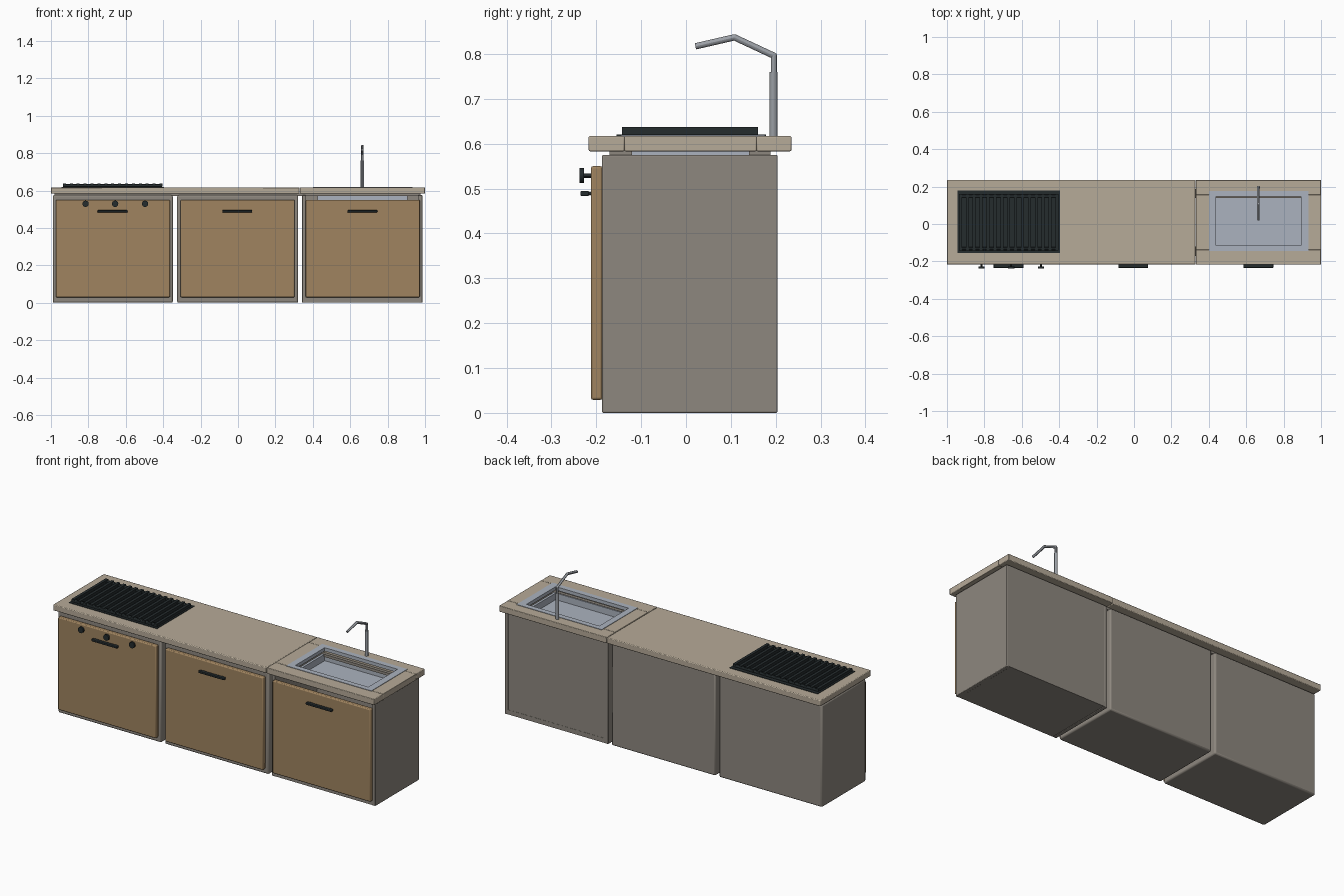
import bpy
import bmesh
from mathutils import Matrix, Vector

cube = bpy.data.objects.get("Cube")
if cube:
    bpy.data.objects.remove(cube, do_unlink=True)


def material(name, r, g, b):
    m = bpy.data.materials.new(name)
    m.use_nodes = True
    m.diffuse_color = (r, g, b, 1)
    m.node_tree.nodes["Principled BSDF"].inputs["Base Color"].default_value = (r, g, b, 1)
    return m


GREY = material("cabinet grey", 0.27, 0.245, 0.212)
WOOD = material("door wood", 0.35, 0.23, 0.115)
STONE = material("worktop beige", 0.47, 0.405, 0.315)
STEEL = material("sink steel", 0.41, 0.45, 0.52)
CHROME = material("tap metal", 0.33, 0.35, 0.38)
DARK = material("dark iron", 0.018, 0.025, 0.027)


def finish(name, bm, mat, bevel=0):
    mesh = bpy.data.meshes.new(name)
    bm.to_mesh(mesh)
    bm.free()
    obj = bpy.data.objects.new(name, mesh)
    bpy.context.collection.objects.link(obj)
    mesh.materials.append(mat)
    if bevel:
        mod = obj.modifiers.new("rounded edges", "BEVEL")
        mod.width = bevel
        mod.segments = 2
    bpy.ops.object.select_all(action="DESELECT")
    obj.select_set(True)
    bpy.context.view_layer.objects.active = obj
    bpy.ops.object.shade_smooth_by_angle()
    return obj


def add_box(bm, x, y, z):
    size = Vector((x[1] - x[0], y[1] - y[0], z[1] - z[0]))
    centre = Vector((x[0] + x[1], y[0] + y[1], z[0] + z[1])) / 2
    bmesh.ops.create_cube(bm, size=1, matrix=Matrix.Translation(centre) @ Matrix.Diagonal((*size, 1)))


def add_rod(bm, start, end, radius, sides=12):
    a, b = Vector(start), Vector(end)
    turn = (b - a).to_track_quat("Z", "Y").to_matrix().to_4x4()
    bmesh.ops.create_cone(bm, cap_ends=True, segments=sides, radius1=radius, radius2=radius,
                          depth=(b - a).length, matrix=Matrix.Translation((a + b) / 2) @ turn)


def box(name, x, y, z, mat, bevel=0):
    bm = bmesh.new()
    add_box(bm, x, y, z)
    return finish(name, bm, mat, bevel)


def frame(name, outer_x, outer_y, inner_x, inner_y, z, mat):
    """Rectangular ring of four butted strips."""
    bm = bmesh.new()
    add_box(bm, outer_x, (outer_y[0], inner_y[0]), z)
    add_box(bm, outer_x, (inner_y[1], outer_y[1]), z)
    add_box(bm, (outer_x[0], inner_x[0]), inner_y, z)
    add_box(bm, (inner_x[1], outer_x[1]), inner_y, z)
    return finish(name, bm, mat)


# Cabinets: two closed ones and an open-topped sink unit
DEPTH = (-0.187, 0.204)
TOP = 0.575
box("grill_cabinet", (-0.99, -0.348), DEPTH, (0, TOP), GREY, 0.008)
box("middle_cabinet", (-0.325, 0.322), DEPTH, (0, TOP), GREY, 0.008)
box("sink_cabinet_right_side", (0.342, 0.364), DEPTH, (0, TOP), GREY, 0.003)
box("sink_cabinet_left_side", (0.964, 0.986), DEPTH, (0, TOP), GREY, 0.003)
box("sink_cabinet_base", (0.36, 0.968), DEPTH, (0.002, 0.028), GREY)
box("sink_cabinet_back", (0.36, 0.968), (0.184, 0.203), (0.002, TOP), GREY)

# Doors with bar handles
for name, x0, x1 in (("grill", -0.974, -0.364), ("middle", -0.307, 0.303), ("sink", 0.362, 0.972)):
    box(name + "_door", (x0, x1), (-0.212, -0.186), (0.029, 0.55), WOOD, 0.005)
    mid = (x0 + x1) / 2 - 0.002
    bm = bmesh.new()
    add_box(bm, (mid - 0.08, mid + 0.08), (-0.235, -0.216), (0.483, 0.495))
    for side in (-0.06, 0.06):
        add_box(bm, (mid + side - 0.008, mid + side + 0.008), (-0.218, -0.21), (0.485, 0.493))
    finish(name + "_handle", bm, DARK, 0.003)

# Grill control knobs
for i, x in enumerate((-0.815, -0.657, -0.497)):
    bm = bmesh.new()
    add_rod(bm, (x, -0.21, 0.529), (x, -0.228, 0.529), 0.005)
    add_rod(bm, (x, -0.227, 0.529), (x, -0.237, 0.529), 0.017, 16)
    finish(f"knob_{i + 1}", bm, DARK)

# Rails that carry the worktop
for name, y in (("front", (-0.17, -0.12)), ("back", (0.14, 0.188))):
    box(name + "_support_rail", (-0.98, 0.976), y, (0.57, 0.585), GREY)

# Worktop: long slab plus four pieces around the sink
SLAB = (0.583, 0.617)
FRONT, BACK = -0.217, 0.235
INNER = (-0.137, 0.157)
box("main_worktop", (-1, 0.329), (FRONT, BACK), SLAB, STONE, 0.004)
box("sink_worktop_front", (0.331, 1), (FRONT, INNER[0]), SLAB, STONE, 0.003)
box("sink_worktop_back", (0.331, 1), (INNER[1], BACK), SLAB, STONE, 0.003)
box("sink_worktop_right", (0.331, 0.412), INNER, SLAB, STONE, 0.002)
box("sink_worktop_left", (0.92, 1), INNER, SLAB, STONE, 0.002)

# Sink: rim on top, shallow tray hanging below it
HOLE_X, HOLE_Y = (0.438, 0.892), (-0.115, 0.146)
frame("sink_rim", (0.402, 0.932), (-0.145, 0.176), HOLE_X, HOLE_Y, (0.6, 0.6195), STEEL)
frame("sink_tray_wall", (0.424, 0.906), (-0.129, 0.16), HOLE_X, HOLE_Y, (0.545, 0.583), STEEL)
box("sink_tray_floor", (0.424, 0.906), (-0.129, 0.16), (0.538, 0.546), STEEL)

# Tap: thick sleeve and bent spout
bm = bmesh.new()
add_rod(bm, (0.665, 0.195, 0.61), (0.665, 0.195, 0.76), 0.009)
path = [(0.665, 0.196, 0.75), (0.665, 0.196, 0.796), (0.665, 0.108, 0.837), (0.665, 0.021, 0.817)]
for a, b in zip(path, path[1:]):
    add_rod(bm, a, b, 0.007)
for joint in path[1:3]:
    bmesh.ops.create_uvsphere(bm, u_segments=12, v_segments=8, radius=0.007,
                              matrix=Matrix.Translation(joint))
finish("tap", bm, CHROME)

# Grill: base plate, cross rods and a row of bars
box("grill_plate", (-0.945, -0.396), (-0.155, 0.178), (0.616, 0.62), DARK)
bm = bmesh.new()
for y in (-0.133, 0.15):
    add_rod(bm, (-0.935, y, 0.625), (-0.405, y, 0.625), 0.009)
BARS = 15
for i in range(BARS):
    x = -0.928 + i * 0.516 / (BARS - 1)
    add_box(bm, (x - 0.008, x + 0.008), (-0.143, 0.16), (0.621, 0.637))
finish("grill_bars", bm, DARK)
